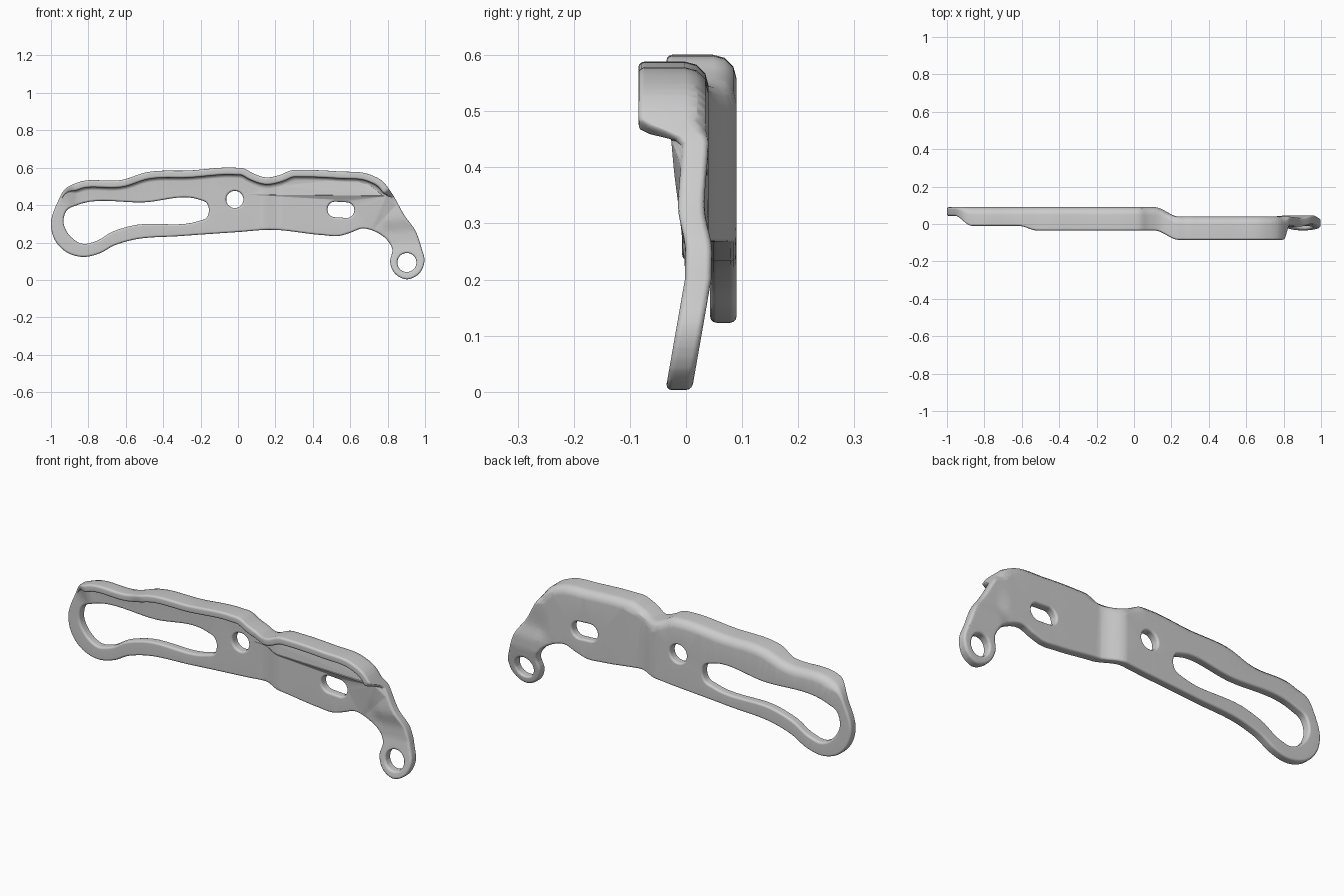
import bpy, bmesh, math
from mathutils import Vector

if "Cube" in bpy.data.objects:
    bpy.data.objects.remove(bpy.data.objects["Cube"])

T, B = 0.047, 0.011          # plate thickness, edge rounding
R, FT, RI = 0.042, 0.038, 0.018   # flange bend radius, thickness, inner fillet


def step(v, a, b):
    v = min(1, max(0, (v - a) / (b - a)))
    return v * v * (3 - 2 * v)


def spline(ctrl):
    """Closed smooth curve through control points, chord-length tangents."""
    p = [Vector(c) for c in ctrl]
    n = len(p)
    tan = []
    for i in range(n):
        a, b = p[i] - p[i - 1], p[(i + 1) % n] - p[i]
        la, lb = a.length, b.length
        tan.append((a / la * lb + b / lb * la) / (la + lb))
    out = []
    for i in range(n):
        j = (i + 1) % n
        L = (p[j] - p[i]).length
        k = min(10, max(3, int(L / 0.011)))
        for s in range(k):
            u = s / k
            h = u * u * (3 - 2 * u)
            out.append(p[i] * (1 - h) + p[j] * h
                       + tan[i] * L * (u * (1 - u) ** 2) + tan[j] * L * (u * u * (u - 1)))
    return out


def oval(cx, cz, hw, r, n=32, tilt=0.0):
    """Counter-clockwise round or slotted hole."""
    pts = []
    for i in range(n):
        a = 2 * math.pi * (i + 0.5) / n
        x, z = r * math.cos(a), r * math.sin(a)
        x += math.copysign(hw - r, x) if hw > r else 0
        pts.append(Vector((cx + x * math.cos(tilt) - z * math.sin(tilt),
                           cz + x * math.sin(tilt) + z * math.cos(tilt))))
    return pts


def section(w, depth):
    """Edge profile (outward, y) from the back face to the front face; w blends plain edge to flange."""
    d = T + (depth - T) * w
    arc = [(math.sin(k * math.pi / 6), math.cos(k * math.pi / 6)) for k in range(4)]
    full, plain = [], []
    for s, c in arc:                                  # back bend
        full.append((R * (s - 1), R * (c - 1)))
        plain.append((B * (s - 1), B * (c - 1)))
    for s, c in arc:                                  # tip, outer corner
        full.append((B * (c - 1), -d + B - B * s))
        plain.append((B * (c - 1), -d + B - B * s))
    for s, c in arc:                                  # tip, inner corner
        full.append((-FT + B - B * s, -d + B - B * c))
    for s, c in arc:                                  # inner fillet
        full.append((-FT - RI + RI * c, -T - RI + RI * s))
    plain += [(-B, -d)] * 8
    return [(a[0] * w + b[0] * (1 - w), a[1] * w + b[1] * (1 - w)) for a, b in zip(full, plain)]


def flange(p):
    """How far the front lip is formed at an outline point, and its depth."""
    if p.y < 0.415:
        return 0, T
    w = step(p.x, -0.965, -0.87)
    if p.x > 0.6:
        w *= step(p.y, 0.445, 0.49)
    return w, 0.1 + 0.025 * step(p.x, -0.62, -0.52)


# Outline (clockwise) and slots
outline = spline([(-1, .29), (-.965, .415), (-.92, .49), (-.86, .52), (-.61, .537), (-.5, .573),
                  (-.26, .585), (-.02, .6), (.03, .596), (.08, .57), (.15, .548), (.22, .56),
                  (.29, .587), (.34, .588), (.54, .58), (.7, .565), (.77, .53), (.82, .467), (.89, .345),
                  (.95, .26), (.98, .174), (.997, .1), (.97, .035), (.903, .003), (.838, .035),
                  (.813, .095), (.825, .165), (.8, .21), (.74, .255), (.665, .275), (.6, .252),
                  (.54, .235), (.45, .24), (.17, .268), (0, .256), (-.3, .235), (-.58, .21),
                  (-.66, .185), (-.74, .142), (-.83, .123), (-.92, .15), (-.98, .215)])
slot = spline([(-.86, .4), (-.5, .415), (-.21, .43), (-.168, .412), (-.155, .37), (-.17, .33),
               (-.21, .315), (-.58, .287), (-.67, .258), (-.76, .207), (-.83, .193), (-.9, .237),
               (-.933, .31), (-.913, .375)])[::-1]
holes = [slot, oval(-.017, .43, 0, .046), oval(.55, .375, .072, .042, 32, -0.06),
         oval(.903, .093, 0, .051)]

bm = bmesh.new()
back_edges, front_edges = [], []

# Edge walls of the outline (with rolled lip) and of each hole
for loop, is_hole in [(outline, False)] + [(h, True) for h in holes]:
    n = len(loop)
    rings = []
    for i, p in enumerate(loop):
        t = (loop[(i + 1) % n] - loop[i - 1]).normalized()
        nrm = Vector((-t.y, t.x))
        w, d = (0, T) if is_hole else flange(p)
        rings.append([bm.verts.new((p.x + nrm.x * s, y, p.y + nrm.y * s)) for s, y in section(w, d)])
    for i in range(n):
        a, b = rings[i], rings[(i + 1) % n]
        for k in range(len(a) - 1):
            bm.faces.new((a[k], a[k + 1], b[k + 1], b[k]))
        back_edges.append(bm.edges.get((a[0], b[0])))
        front_edges.append(bm.edges.get((a[-1], b[-1])))

# Back and front plate faces
bmesh.ops.triangle_fill(bm, use_beauty=True, edges=back_edges, normal=(0, 1, 0))
bmesh.ops.triangle_fill(bm, use_beauty=True, edges=front_edges, normal=(0, -1, 0))
bmesh.ops.remove_doubles(bm, verts=bm.verts[:], dist=0.00005)


# Cut lines so the plate can bend
def cut(co, no, xmin):
    faces = [f for f in bm.faces if f.calc_center_median().x > xmin]
    geom = list({v for f in faces for v in f.verts}) + list({e for f in faces for e in f.edges}) + faces
    bmesh.ops.bisect_plane(bm, geom=geom, dist=1e-5, plane_co=co, plane_no=no)


for i in range(11):
    cut((.11 + .013 * i, 0, 0), (1, 0, 0), -2)
for i in range(6):
    cut((.74 + .016 * i, 0, 0), (1, 0, 0), .4)
for i in range(22):
    cut((0, 0, .02 + .02 * i), (0, 0, 1), .74)
bmesh.ops.triangulate(bm, faces=[f for f in bm.faces if len(f.verts) > 4])

# Joggle in the middle and wavy bend of the arm
keys = [(0, -.03), (.2, .005), (.25, .006), (.33, -.007), (.45, 0), (.7, 0)]
for v in bm.verts:
    x, z = v.co.x, v.co.z
    off = .09 - .05 * step(x, .11, .24)
    for (z0, a), (z1, b) in zip(keys, keys[1:]):
        if z0 <= z < z1:
            u = (z - z0) / (z1 - z0) if z0 == 0 else step(z, z0, z1)
            off += (a + (b - a) * u) * step(x, .74, .82)
    v.co.y += off
bmesh.ops.recalc_face_normals(bm, faces=bm.faces[:])

me = bpy.data.meshes.new("lever_bracket")
bm.to_mesh(me)
bm.free()
ob = bpy.data.objects.new("lever_bracket", me)
bpy.context.collection.objects.link(ob)
bpy.context.view_layer.objects.active = ob
ob.select_set(True)
bpy.ops.object.shade_smooth_by_angle(angle=math.radians(45))
wn = ob.modifiers.new("even_shading", 'WEIGHTED_NORMAL')
wn.keep_sharp = True
